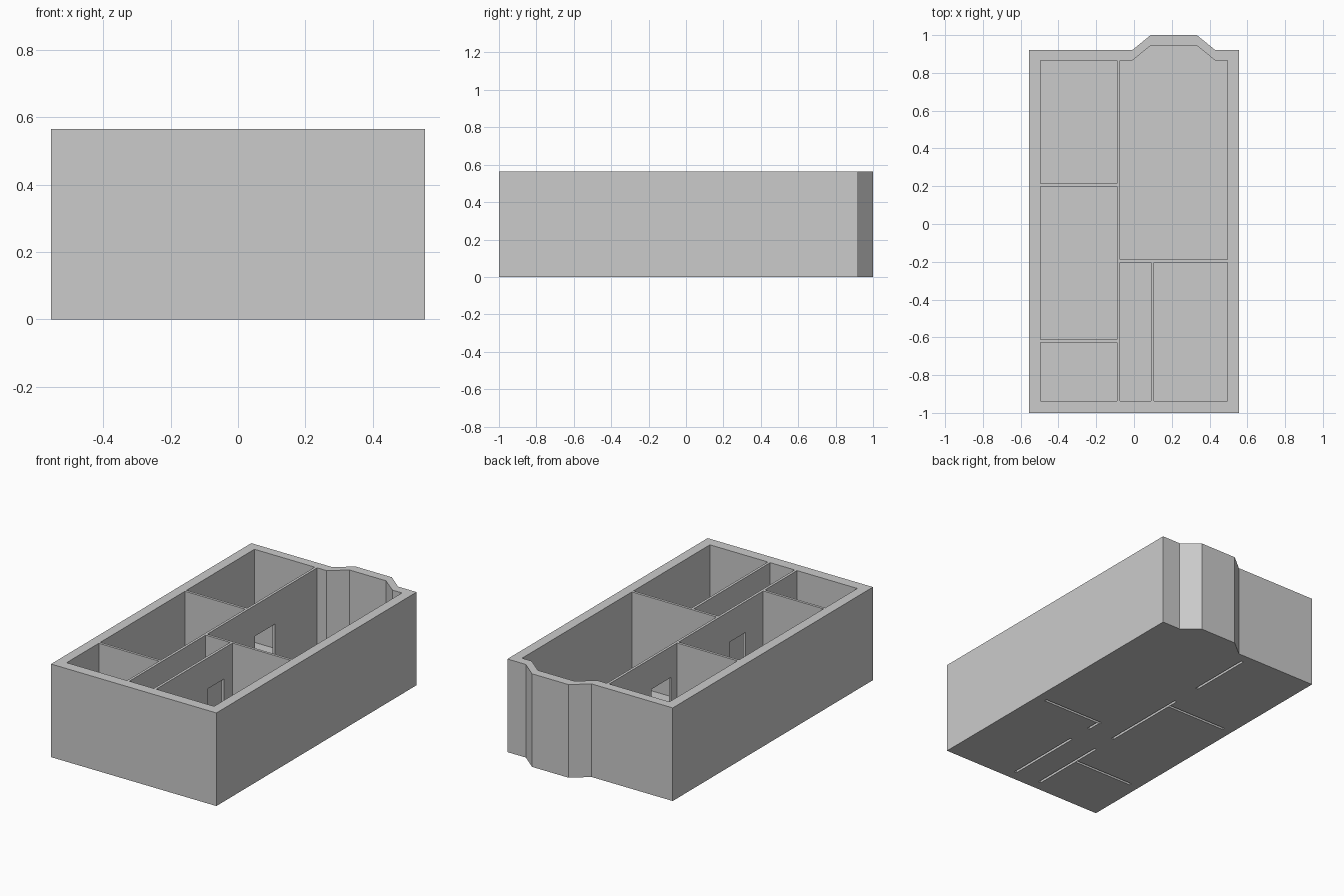
import bpy, bmesh

if "Cube" in bpy.data.objects:
    bpy.data.objects.remove(bpy.data.objects["Cube"])

H, DOOR_H = 0.565, 0.378

def finish(name, bm, normals=True):
    if normals:
        bmesh.ops.recalc_face_normals(bm, faces=bm.faces)
    me = bpy.data.meshes.new(name)
    bm.to_mesh(me)
    bm.free()
    ob = bpy.data.objects.new(name, me)
    bpy.context.collection.objects.link(ob)
    return ob

def loop(bm, pts, z):
    return [bm.verts.new((x, y, z)) for x, y in pts]

def plan(w, front, back, bay_back):
    """House outline with the canted bay at the back."""
    return [(-w, front), (w, front), (w, back), (0.431, back),
            (0.333, bay_back), (0.088, bay_back), (-0.01, back), (-w, back)]

# Perimeter: thick outer wall as a closed ring
outer = plan(0.555, -1.0, 0.92, 1.0)
inner = plan(0.495, -0.936, 0.865, 0.944)
bm = bmesh.new()
rings = [loop(bm, outer, 0), loop(bm, outer, H), loop(bm, inner, H), loop(bm, inner, 0)]
for k in range(4):
    a, b = rings[k], rings[(k + 1) % 4]
    for i in range(8):
        j = (i + 1) % 8
        bm.faces.new((a[i], a[j], b[j], b[i]))
finish("outer_wall", bm)

# Partitions: elevation profile with door notches, open underneath
def partition(name, axis, lo, hi, start, end, doors=()):
    prof = [(start, 0)]
    for d0, d1 in doors:
        prof += [(d0, 0), (d0, DOOR_H), (d1, DOOR_H), (d1, 0)]
    prof += [(end, 0), (end, H), (start, H)]
    bm = bmesh.new()
    sides = []
    for t in (lo, hi):
        sides.append([bm.verts.new((t, s, z) if axis == 'y' else (s, t, z)) for s, z in prof])
        bm.faces.new(sides[-1])
    n = len(prof)
    for i in range(n):
        j = (i + 1) % n
        on_ground = prof[i][1] == 0 and prof[j][1] == 0
        abutting = prof[i][0] == prof[j][0] and prof[i][0] in (start, end)
        if not (on_ground or abutting):
            bm.faces.new((sides[0][i], sides[0][j], sides[1][j], sides[1][i]))
    finish(name, bm)

FRONT, BACK, L, R = -0.936, 0.865, -0.495, 0.495
S0, S1 = -0.09, -0.074          # spine wall
C0, C1 = 0.09, 0.106            # corridor wall
M0, M1 = -0.204, -0.188         # cross wall
hall_door, bay_door, end_door = (-0.441, -0.288), (0.271, 0.46), (-0.07, 0.084)
partition("spine_wall", 'y', S0, S1, FRONT, BACK, [hall_door, bay_door])
partition("corridor_wall", 'y', C0, C1, FRONT, M0, [hall_door])
partition("cross_wall", 'x', M0, M1, S1, R, [end_door])
partition("front_left_wall", 'x', -0.628, -0.612, L, S0)
partition("back_left_wall", 'x', 0.198, 0.214, L, S0)

# Floor: rooms and thresholds, leaving slots below the partitions
rects = [(L, S0, FRONT, -0.628), (L, S0, -0.612, 0.198), (L, S0, 0.214, BACK),
         (S1, C0, FRONT, M0), (C1, R, FRONT, M0),
         (S0, S1, *hall_door), (S0, S1, *bay_door), (C0, C1, *hall_door),
         (*end_door, M0, M1)]
bm = bmesh.new()
for x0, x1, y0, y1 in rects:
    bm.faces.new(loop(bm, [(x0, y0), (x1, y0), (x1, y1), (x0, y1)], 0))
bm.faces.new(loop(bm, [(S1, M1), (R, M1)] + inner[2:7] + [(S1, BACK)], 0))
finish("floor", bm, normals=False)
